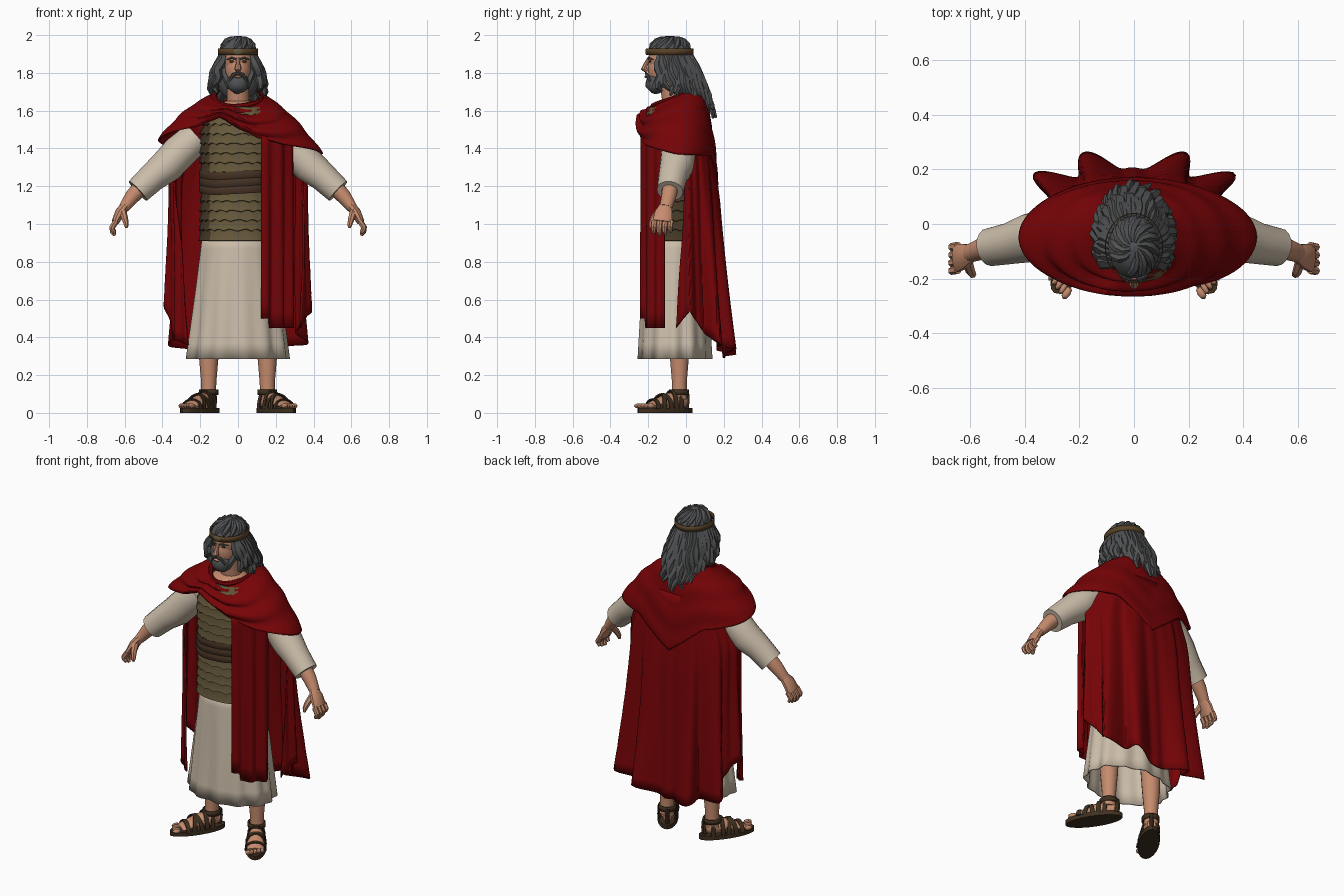
import bpy, bmesh, math, random
from math import sin, cos, pi, radians, exp
from mathutils import Vector

random.seed(4)
if "Cube" in bpy.data.objects:
    bpy.data.objects.remove(bpy.data.objects["Cube"])
made = []

def material(name, r, g, b):
    m = bpy.data.materials.new(name)
    m.use_nodes = True
    m.diffuse_color = (r, g, b, 1)
    bsdf = m.node_tree.nodes["Principled BSDF"]
    bsdf.inputs["Base Color"].default_value = (r, g, b, 1)
    bsdf.inputs["Roughness"].default_value = 0.9
    return m

RED = material("crimson cloth", 0.18, 0.001, 0.002)
LINEN = material("pale linen", 0.60, 0.51, 0.40)
SKIN = material("skin", 0.56, 0.26, 0.155)
HAIR = material("grey hair", 0.082, 0.084, 0.087)
SCALE = material("olive scales", 0.135, 0.102, 0.045)
SIDE = material("dark side leather", 0.06, 0.042, 0.02)
BELT = material("brown leather", 0.06, 0.032, 0.017)
SANDAL = material("dark sandal leather", 0.05, 0.029, 0.014)
BAND = material("bronze band", 0.10, 0.055, 0.02)

def finish(name, verts, faces, mats, thick=0):
    me = bpy.data.meshes.new(name)
    me.from_pydata(verts, [], faces)
    bm = bmesh.new()
    bm.from_mesh(me)
    bmesh.ops.recalc_face_normals(bm, faces=bm.faces)
    bm.to_mesh(me)
    bm.free()
    for m in mats if isinstance(mats, list) else [mats]:
        me.materials.append(m)
    ob = bpy.data.objects.new(name, me)
    bpy.context.collection.objects.link(ob)
    if thick:
        mod = ob.modifiers.new("thickness", 'SOLIDIFY')
        mod.thickness, mod.offset = thick, 0
    made.append(ob)
    return ob

def sheet(name, nu, nv, f, mat, closed=False, thick=0):
    """Surface f(u, v), u around and v along, both 0..1."""
    cols = nu if closed else nu + 1
    verts = [f(i / nu, j / nv) for j in range(nv + 1) for i in range(cols)]
    faces = [(j * cols + i, j * cols + (i + 1) % cols, (j + 1) * cols + (i + 1) % cols, (j + 1) * cols + i)
             for j in range(nv) for i in range(nu)]
    return finish(name, verts, faces, mat, thick)

def tube(name, pts, radii, mat, sides=8, ref=(0, 1, 0)):
    """Capped sweep along pts; each radius is a number or a (wide, deep) pair."""
    pts = [Vector(p) for p in pts]
    verts, n = [], len(pts)
    for k, p in enumerate(pts):
        t = (pts[min(k + 1, n - 1)] - pts[max(k - 1, 0)]).normalized()
        a = t.cross(Vector(ref)).normalized()
        b = t.cross(a)
        w, d = radii[k] if isinstance(radii[k], tuple) else (radii[k], radii[k])
        verts += [p + a * w * cos(2 * pi * i / sides) + b * d * sin(2 * pi * i / sides) for i in range(sides)]
    faces = [(k * sides + i, k * sides + (i + 1) % sides, (k + 1) * sides + (i + 1) % sides, (k + 1) * sides + i)
             for k in range(n - 1) for i in range(sides)]
    faces += [tuple(range(sides)), tuple(range((n - 1) * sides, n * sides))]
    return finish(name, verts, faces, mat)

def blob(name, centre, size, mat, rough=0, keep=None, seg=16):
    bm = bmesh.new()
    bmesh.ops.create_uvsphere(bm, u_segments=seg, v_segments=seg * 3 // 4, radius=1)
    for v in bm.verts:
        s = 1 + random.uniform(-rough, rough)
        v.co = Vector([c + q * s * k for c, q, k in zip(centre, v.co, size)])
    if keep:
        bmesh.ops.delete(bm, geom=[v for v in bm.verts if not keep(v.co)], context='VERTS')
    bm.verts.index_update()
    verts, faces = [v.co[:] for v in bm.verts], [[v.index for v in f.verts] for f in bm.faces]
    bm.free()
    return finish(name, verts, faces, mat)

def keyed(keys, x):
    if x <= keys[0][0]:
        return keys[0][1]
    for (a, p), (b, q) in zip(keys, keys[1:]):
        if x <= b:
            return p + (q - p) * (x - a) / (b - a)
    return keys[-1][1]

def mix(a, b, t):
    return a + (b - a) * t

# Linen skirt with soft pleats
def skirt(u, v):
    a = u * 2 * pi
    r = 1 + 0.035 * v * (sin(a * 13) + 0.6 * sin(a * 7 + 1))
    return (mix(.185, .265, v) * r * sin(a), -.06 + mix(.15, .188, v ** .8) * r * cos(a), mix(.95, .285, v))
sheet("linen_skirt", 96, 8, skirt, LINEN, True, .008)

# Scale armour: overlapping rows with scalloped lower edges and dark leather sides
ROWS = 14
WIDTH = [(.9, .2), (1.2, .19), (1.45, .2), (1.62, .16)]
def armour(u, v):
    k = round(v * ROWS * 3)
    row = min(k // 3, ROWS - 1)
    part = k - 3 * row
    a = u * 2 * pi
    z = 1.62 - .0508 * (row + (0, .95, 1, 1)[part])
    scallop = .011 * abs(sin(a * 11 + row * 1.3)) if part in (1, 2) and row < ROWS - 1 else 0
    w = keyed(WIDTH, z)
    out = (0, .009, .001, 0)[part]
    x = math.copysign(abs(sin(a)) ** .8, sin(a))
    return ((w + out) * x, -.055 + (.168 * w / .195 + out) * cos(a), z + scallop)
body = sheet("scale_armour", 112, ROWS * 3, armour, [SCALE, SIDE], True)
for p in body.data.polygons:
    p.material_index = int(abs(p.center.x) > .15)

# Belt of wrapped leather
def belt(u, v):
    a, out = u * 2 * pi, .005 * abs(sin(v * 3 * pi))
    x = math.copysign(abs(sin(a)) ** .8, sin(a))
    return ((.202 + out) * x, -.055 + (.182 + out) * cos(a), 1.16 + .12 * v + .006 * sin(a * 3))
sheet("leather_belt", 48, 12, belt, BELT, True)
blob("upper_chest", (0, -.07, 1.58), (.14, .12, .08), SKIN)

# Long cloak falling from the shoulders, with deep folds at the back
LOBES = [(22, .42), (49, .42), (85, .13), (112, .04)]
HEM = [(-130, .36), (-100, .40), (-85, .57), (-49, .35), (-22, .31), (0, .29), (22, .34), (49, .36),
       (85, .54), (105, .45)]
WIDE = [(0, .28), (.12, .31), (.27, .35), (.6, .342), (1, .342)]
DEEP = [(0, .13), (.2, .153), (.35, .168), (1, .20)]
def cloak(u, v):
    deg = mix(mix(-85, -130, v ** .5), mix(85, 105, v), u)
    a = radians(deg)
    fold = sum(amp * exp(-((abs(deg) - c) / 8) ** 2) for c, amp in LOBES)
    r = 1 + fold * v ** 1.2 + .015 * sin(deg * .45 + v * 2) * min(1, v * 4)
    return (keyed(WIDE, v) * r * sin(a), keyed(DEEP, v) * r * cos(a), mix(1.54, keyed(HEM, deg), v))
sheet("cloak_back", 130, 20, cloak, RED, thick=.01)

# Front panel of the cloak over the left side
def panel(u, v):
    a = radians(mix(157, 110, u))
    r = 1 + .05 * sin(u * 5.5 * pi) * (.4 + .6 * v)
    return (.315 * r * sin(a), -.045 + .207 * r * cos(a), mix(1.5, .45 + .05 * (u < .2), v))
sheet("cloak_front_panel", 36, 12, panel, RED, thick=.01)

# Mantle wrapped around the shoulders with diagonal folds, pointed at the back
EDGE = [(0, 1.2), (30, 1.36), (90, 1.37), (145, 1.42), (167, 1.46), (180, 1.51), (193, 1.57), (210, 1.52),
        (270, 1.44), (330, 1.37), (360, 1.2)]
def mantle(u, v):
    a, deg = u * 2 * pi, u * 360
    side = sin(a) ** 2
    s = mix(sin(v * pi / 2), v, side)
    ripple = (.007 - .004 * cos(a)) * sin(v * 19 + 3.5 * sin(a + .6)) * sin(min(1, v * 3) * pi / 2) * (1 - .4 * side)
    rx = mix(.12, .445 if sin(a) > 0 else .42, s) + ripple
    ry = mix(.125, .207, s) + ripple
    z = mix(1.68 + .055 * cos(a), keyed(EDGE, deg), v) + .042 * sin(pi * v) * side
    return (rx * sin(a), -.045 + ry * cos(a), z)
sheet("shoulder_mantle", 80, 36, mantle, RED, True, .012)

# Rolled cloth around the neckline
def roll(u, v):
    a, b = u * 2 * pi, v * 2 * pi
    r = .014 + .004 * sin(a * 3)
    return ((.128 + r * cos(b)) * sin(a), -.045 + (.13 + r * cos(b)) * cos(a), 1.678 + .055 * cos(a) + r * sin(b))
sheet("neck_roll", 40, 8, roll, RED, True)

# Head, neck and face
tube("neck", [(0, -.05, 1.55), (0, -.09, 1.78)], [.062, .056], SKIN, 14)
blob("skull", (0, -.09, 1.87), (.085, .11, .1), SKIN)
blob("face", (0, -.11, 1.82), (.072, .092, .11), SKIN)
tube("nose", [(0, -.196, 1.878), (0, -.213, 1.845), (0, -.222, 1.822), (0, -.203, 1.808)],
     [.009, .012, .018, .012], SKIN)
blob("beard", (0, -.16, 1.745), (.06, .055, .055), HAIR, .05, seg=14)
blob("lower_lip", (0, -.211, 1.779), (.02, .01, .007), SKIN, seg=8)
for s in (1, -1):
    blob("eye", (s * .033, -.190, 1.861), (.014, .006, .006), SANDAL, seg=8)
    tube("eyebrow", [(s * .01, -.2, 1.873), (s * .032, -.197, 1.88), (s * .06, -.174, 1.87)], [.005, .006, .003], HAIR, 6)
    tube("moustache", [(0, -.211, 1.799), (s * .025, -.208, 1.792), (s * .046, -.188, 1.755)], [.006, .009, .007], HAIR, 6)
    tube("sideburn", [(s * .08, -.115, 1.87), (s * .072, -.135, 1.79), (s * .04, -.165, 1.725)], [.012, .019, .02], HAIR, 6)

# Hair: cap, inner mass and wavy locks
blob("hair_cap", (0, -.085, 1.878), (.1, .12, .116), HAIR, .02, lambda c: c.z > 1.9 or c.y > -.12, 20)
blob("hair_mass", (0, -.01, 1.78), (.115, .07, .13), HAIR, .03)
for i in range(25):
    deg = mix(-122, 122, i / 24)
    a, side = radians(deg), abs(deg) / 122
    top = Vector((.082 * sin(a), -.085 + .105 * cos(a), 1.91))
    end = Vector((.135 * sin(a), -.03 + .18 * cos(a), 1.54 + .165 * side ** .8 + random.uniform(-.01, .03)))
    ph = random.uniform(0, 6)
    pts, rad = [], []
    for k in range(11):
        t = k / 10
        p = top.lerp(end, t)
        wave = .012 * sin(t * 13 + ph) * t + .03 * side * t * t * (1 - t) * 4
        pts.append(p + Vector((sin(a), cos(a), 0)) * wave + Vector((cos(a), -sin(a), 0)) * .016 * t * cos(t * 11 + ph))
        rad.append(.029 * (1 - .75 * t ** 4) * (.5 + .5 * min(1, t * 3)))
    tube("hair_lock", pts, rad, HAIR, 6)
for i in range(11):
    a = radians(mix(-150, 150, i / 10))
    pts = [(.1 * sin(q) * sin(a + .7 * q), -.085 + .12 * sin(q) * cos(a + .7 * q), 1.874 + .116 * cos(q))
           for q in (.15, .4, .65, .9, 1.12)]
    tube("crown_lock", pts, [.006, .013, .018, .017, .008], HAIR, 6, (.3, .2, 1))

# Headband with a small front plate
def headband(u, v):
    a = u * 2 * pi
    return (.105 * sin(a), -.085 + .124 * cos(a), 1.896 + .034 * v)
sheet("headband", 32, 1, headband, BAND, True, .004)
blob("headband_plate", (0, -.21, 1.913), (.024, .005, .017), SCALE, seg=8)

for s in (1, -1):
    # Sleeve, forearm and hand
    sleeve = [(.22, -.03, 1.46), (.31, -.04, 1.38), (.38, -.05, 1.305), (.45, -.07, 1.25), (.53, -.085, 1.175)]
    tube("sleeve", [(s * x, y, z) for x, y, z in sleeve], [.085, .092, .09, .077, .07], LINEN, 16)
    arm = [(.5, -.08, 1.21), (.56, -.092, 1.145), (.605, -.108, 1.085)]
    tube("forearm", [(s * x, y, z) for x, y, z in arm], [.045, .04, (.028, .034)], SKIN, 12)
    palm = [(.597, -.107, 1.095), (.625, -.118, 1.06), (.65, -.125, 1.01)]
    tube("palm", [(s * x, y, z) for x, y, z in palm], [(.026, .033), (.027, .048), (.02, .054)], SKIN, 10)
    for k in range(4):
        y, d = -.168 + .029 * k, .012 * abs(k - 1.3)
        finger = [(.646, y, 1.015), (.668, y - .004, .98), (.665, y - .004, .955 + d), (.652, y, .937 + d)]
        tube("finger", [(s * p, q, z) for p, q, z in finger], [.016, .0155, .014, .009], SKIN, 7)
    thumb = [(.61, -.14, 1.065), (.6, -.172, 1.03), (.592, -.185, 1.0), (.59, -.187, .98)]
    tube("thumb", [(s * x, y, z) for x, y, z in thumb], [.02, .018, .014, .008], SKIN, 7)

    # Leg
    leg = [(.15, -.04, .6), (.155, -.035, .3), (.155, -.035, .16), (.158, -.035, .07)]
    tube("leg", [(s * x, y, z) for x, y, z in leg], [.065, .052, .04, .042], SKIN, 14)

    # Foot and sandal, built straight and then turned outwards
    foot = [tube("foot", [(0, .045, .055), (0, .0, .065), (0, -.07, .062), (0, -.15, .045), (0, -.19, .036)],
                 [(.025, .025), (.04, .045), (.044, .042), (.052, .022), (.047, .012)], SKIN, 12, (0, 0, 1)),
            tube("sandal_sole", [(0, -.085, 0), (0, -.085, .026)], [(.06, .168), (.06, .168)], SANDAL, 24)]
    for k in range(5):
        foot.append(blob("toe", (s * (.02 * k - .04), -.2 - .007 * (4 - k), .037),
                         (.015 if k == 0 else .011, .026, .013), SKIN, seg=8))
    for y0, y1, h, w in ((-.16, -.16, .072, .057), (-.125, -.075, .1, .055), (-.075, -.125, .1, .055),
                         (-.045, -.045, .118, .05), (-.01, .015, .125, .047)):
        arch = [(w * cos(q), mix(y0, y1, q / pi), .02 + (h - .02) * sin(q) ** .8) for q in [pi * j / 10 for j in range(11)]]
        foot.append(tube("sandal_strap", arch, [(.006, .014)] * 11, SANDAL, 6))
    foot.append(sheet("ankle_strap", 20, 1, lambda u, v: (.047 * sin(u * 2 * pi), .003 + .05 * cos(u * 2 * pi),
                      .095 + .028 * v), SANDAL, True, .008))
    foot.append(tube("heel_strap", [(0, .05, .02), (0, .056, .07), (0, .052, .115)], [.014] * 3, SANDAL, 6, (1, 0, 0)))
    for ob in foot:
        ob.location = (s * .156, -.04, 0)
        ob.rotation_euler = (0, 0, s * radians(33))

# Smooth shading with kept creases
bpy.ops.object.select_all(action='DESELECT')
for ob in made:
    ob.select_set(True)
bpy.context.view_layer.objects.active = made[0]
bpy.ops.object.shade_smooth_by_angle(angle=radians(35))
